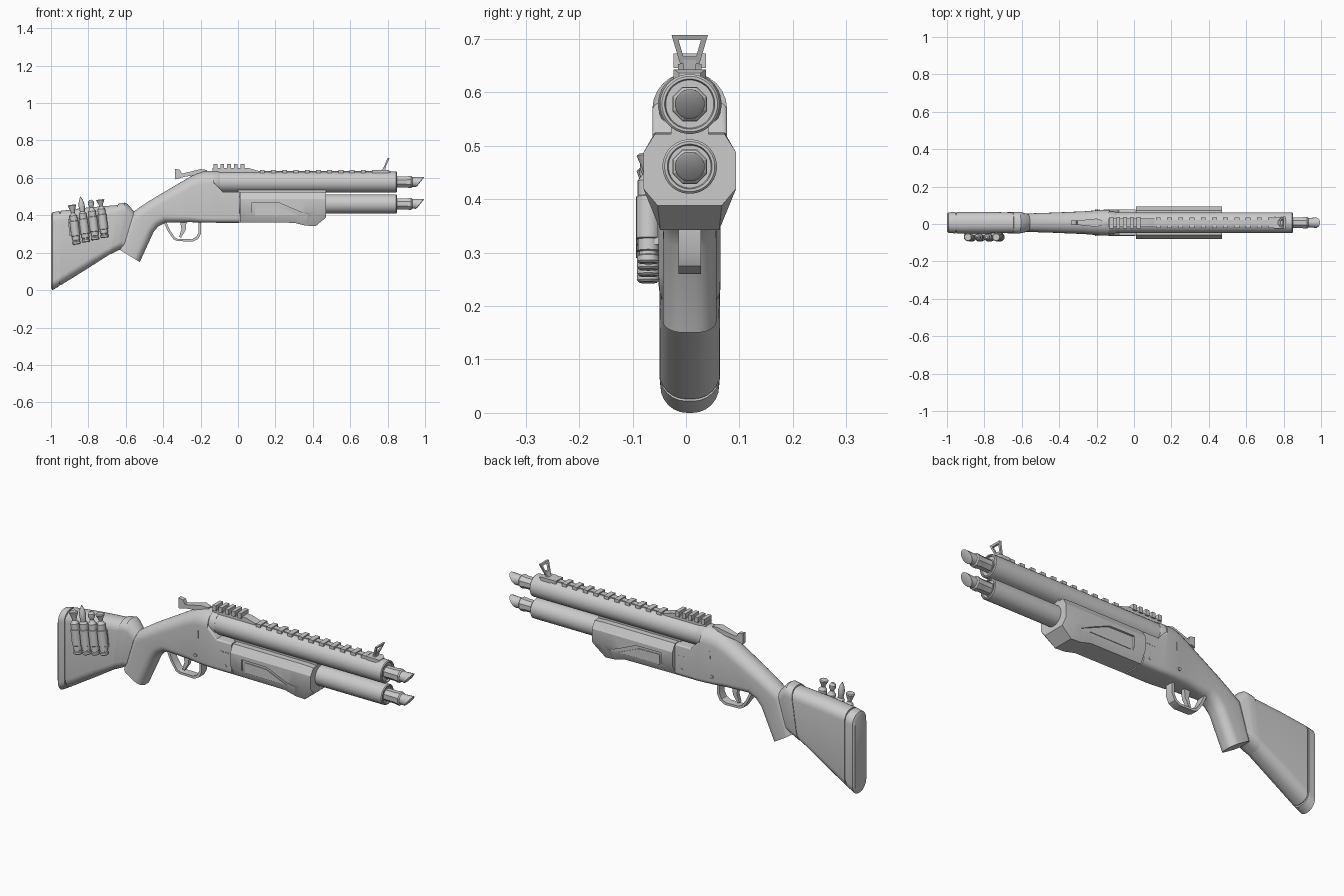
import bpy, bmesh
from math import cos, sin, pi, radians
from mathutils import Vector

CY = 0.007          # gun centre line (shells on one side shift the centring)


def skin(name, rings, y=CY, closed=False):
    """Bridge equal-length rings of points and cap both ends."""
    bm = bmesh.new()
    vs = [[bm.verts.new(p) for p in r] for r in rings]
    n = len(vs[0])
    pairs = list(zip(vs, vs[1:])) + ([(vs[-1], vs[0])] if closed else [])
    for a, b in pairs:
        for i in range(n):
            j = (i + 1) % n
            bm.faces.new((a[i], a[j], b[j], b[i]))
    if not closed:
        bm.faces.new(vs[0])
        bm.faces.new(vs[-1])
    bmesh.ops.remove_doubles(bm, verts=bm.verts, dist=1e-5)
    bmesh.ops.recalc_face_normals(bm, faces=bm.faces)
    me = bpy.data.meshes.new(name)
    bm.to_mesh(me)
    bm.free()
    ob = bpy.data.objects.new(name, me)
    ob.location.y = y
    bpy.context.collection.objects.link(ob)
    return ob


def section(tx, tz, bx, bz, w, rt=0.0, rb=0.0, seg=6):
    """Rounded rectangle spanning a top and a bottom point, half width w."""
    top, bot = Vector((tx, 0, tz)), Vector((bx, 0, bz))
    L = (bot - top).length
    d = (bot - top) / L
    pts = []
    rt, rb = min(rt, w, L / 2), min(rb, w, L / 2)
    for k, (u, v, r) in enumerate([(rt, w - rt, rt), (rt, rt - w, rt),
                                   (L - rb, rb - w, rb), (L - rb, w - rb, rb)]):
        for i in range(seg + 1):
            a = k * pi / 2 + i / seg * pi / 2
            pts.append(top + d * (u - r * sin(a)) + Vector((0, v + r * cos(a), 0)))
    return pts


def loft(name, stations, **kw):
    return skin(name, [section(*s) for s in stations], **kw)


def prism(name, prof, y0, y1):
    return skin(name, [[(x, y, z) for x, z in prof] for y in (y0, y1)])


def box(name, x0, x1, w, z0, z1):
    return prism(name, [(x0, z0), (x1, z0), (x1, z1), (x0, z1)], -w, w)


def lathe(name, prof, zc, n=32, shear=0.0):
    """Revolve (x, r) about x; shear slants the last two rings."""
    rings = []
    for k, (x, r) in enumerate(prof):
        s = shear if k >= len(prof) - 2 else 0
        ring = []
        for i in range(n):
            a = 2 * pi * (i + 0.5) / n
            ring.append((x + s * r * sin(a), r * cos(a), zc + r * sin(a)))
        rings.append(ring)
    return skin(name, rings)


# Butt pad, stock and collar
loft("butt_pad", [(-1, .400, -1, .012, .046, .046, .046), (-.992, .416, -.992, .0, .055, .05, .05),
                  (-.955, .423, -.955, .022, .057, .05, .05)])
loft("pad_spacer", [(-.957, .418, -.957, .03, .052, .046, .046), (-.945, .418, -.945, .03, .052, .046, .046)])
loft("stock", [(-.948, .424, -.948, .026, .057, .05, .05), (-.8, .442, -.8, .118, .057, .05, .05),
               (-.64, .455, -.68, .195, .055, .048, .045)])
loft("stock_collar", [(-.642, .461, -.682, .192, .058, .05, .045), (-.605, .468, -.645, .21, .058, .05, .045),
                      (-.59, .460, -.635, .215, .055, .05, .045), (-.555, .42, -.615, .22, .047, .046, .04)])

# Pistol grip, wrist and receiver in one flowing body
loft("receiver", [(-.632, .215, -.525, .15, .05, .03, .04), (-.585, .40, -.452, .31, .05, .045, .04),
                  (-.52, .447, -.425, .342, .052, .048, .04), (-.45, .492, -.385, .362, .054, .05, .04),
                  (-.27, .598, -.25, .363, .061, .06, .03), (-.22, .626, -.2, .362, .065, .065, .025),
                  (-.18, .637, -.15, .361, .069, .069, .025), (-.135, .637, -.11, .36, .07, .069, .025),
                  (-.133, .58, -.10, .36, .07, .015, .025), (-.08, .525, -.06, .36, .07, .008, .025),
                  (.008, .525, .008, .36, .07, .008, .025)])
for i in range(5):
    box("receiver_vent", -.06 + i * .014, -.053 + i * .014, .0715, .468, .473)
box("ejection_seam", -.19, -.183, .0695, .50, .54)
for s in (-1, 1):
    for x, z in ((-.03, .40), (-.2, .41)):
        ring = [[(x + .008 * cos(a * pi / 6), s * y, z + .008 * sin(a * pi / 6)) for a in range(12)]
                for y in (.06, .0715)]
        skin("receiver_pin", ring)

# Trigger guard and trigger
guard = [(-.40, .37), (-.375, .315), (-.345, .272), (-.325, .262), (-.24, .26), (-.212, .275),
         (-.197, .305), (-.197, .37)]
loft("trigger_guard", [(-.29 + (x + .29) * .86, .345 + (z - .345) * .86, x, z, .021) for x, z in guard])
loft("trigger", [(-.31, .37, -.275, .37, .011), (-.302, .325, -.28, .32, .011), (-.315, .285, -.305, .28, .009)])

# Barrels with chokes and slanted tips
for name, z, r, x0 in (("upper", .578, .056, -.16), ("lower", .461, .051, .0)):
    lathe(name + "_barrel", [(x0, r), (.846, r), (.85, r - .004), (.85, r - .009), (.842, r - .011), (.842, .02)], z)
    lathe(name + "_choke", [(.835, .033), (.845, .035), (.845, .031), (.90, .031), (.912, .034), (.926, .034),
                            (.932, .028)], z, 8)
    lathe(name + "_tip", [(.92, .027), (.945, .026), (.972, .028), (.975, .022)], z, 16, .8)
lathe("barrel_band", [(-.16, .0595), (-.105, .0595), (-.10, .057)], .578)
box("barrel_bridge", .0, .47, .035, .50, .54)

# Faceted fore-end, with a recessed panel on each side
def pump_ring(x, top, zt, zb, bot, w, wb):
    half = [(w - .022, top), (w, zt), (w, zb), (wb, bot)]
    return [(x, y, z) for y, z in half] + [(x, -y, z) for y, z in reversed(half)]

pump = skin("fore_end", [pump_ring(.012, .525, .487, .42, .362, .087, .055),
                         pump_ring(.30, .525, .487, .42, .36, .087, .055),
                         pump_ring(.36, .525, .487, .42, .345, .087, .055),
                         pump_ring(.415, .525, .487, .42, .342, .087, .055),
                         pump_ring(.47, .522, .487, .42, .388, .087, .06)])
for s in (-1, 1):
    cut = prism("panel_cutter", [(.075, .38), (.075, .468), (.22, .466), (.375, .40), (.36, .38)], s * .076, s * .13)
    cut.hide_render = True
    m = pump.modifiers.new("panel", "BOOLEAN")
    m.operation, m.object, m.solver = "DIFFERENCE", cut, "EXACT"
    bpy.context.view_layer.objects.active = pump
    bpy.ops.object.modifier_apply(modifier=m.name)
    bpy.data.objects.remove(cut)
    prism("panel_inlay", [(.09, .40), (.09, .452), (.21, .45), (.325, .40)], s * .07, s * .079)

# Sight rail with teeth, then the long barrel rib
prism("rail_base", [(-.135, .615), (-.135, .653), (.055, .653), (.11, .637), (.11, .615)], -.022, .022)
for i in range(5):
    box("rail_tooth", -.13 + i * .036, -.11 + i * .036, .03, .645, .673)
box("barrel_rib", .08, .79, .014, .62, .637)
for i in range(11):
    box("rib_tooth", .117 + i * .06, .143 + i * .06, .028, .615, .642)

# Rear sight: tapering leaf with an upright blade
loft("rear_sight_leaf", [(-.335, .622, -.335, .592, .008), (-.29, .625, -.29, .605, .013),
                         (-.20, .647, -.20, .62, .022), (-.165, .642, -.165, .62, .012)])
prism("rear_sight_blade", [(-.337, .595), (-.337, .648), (-.31, .643), (-.295, .612)], -.011, .011)

# Front sight: leaning open trapezoid on a foot
def sight_ring(y, z, dy, dz):
    lean = lambda q: .775 + (q - .635) * .42
    return [(lean(z) - .005, y, z), (lean(z) + .005, y, z),
            (lean(z - dz) + .005, y - dy, z - dz), (lean(z - dz) - .005, y - dy, z - dz)]

skin("front_sight_frame", [sight_ring(.034, .707, .013, .009), sight_ring(.018, .653, .006, -.014),
                           sight_ring(-.018, .653, -.006, -.014), sight_ring(-.034, .707, -.013, .009)], closed=True)
prism("front_sight_arm", [(.762, .632), (.785, .632), (.792, .66), (.782, .66)], -.012, .012)
loft("front_sight_foot", [(.735, .638, .735, .615, .02), (.75, .643, .75, .615, .03),
                          (.80, .643, .80, .615, .03), (.815, .636, .815, .615, .02)])

# Spare rounds held in loops on the side of the stock
tips = [[(.17, .010), (.18, .012), (.21, .022), (.214, .018)],
        [(.18, .015), (.20, .017), (.225, .011), (.245, .002)],
        [(.175, .009), (.19, .016), (.205, .016), (.216, .007)],
        [(.17, .009), (.18, .012), (.202, .022), (.206, .018)]]
body = [(0, .017), (.004, .021), (.014, .021), (.016, .017), (.022, .017), (.024, .0205), (.045, .0205),
        (.047, .0235), (.125, .0235), (.127, .0205), (.155, .0205), (.165, .013)]
for k, tip in enumerate(tips):
    ob = skin("spare_round", [[(r * cos(i * pi / 8), r * sin(i * pi / 8), h) for i in range(16)]
                              for h, r in body + tip], y=-.0705)
    ob.location.x, ob.location.z = -.862 + k * .05, .244 + k * .012
    ob.rotation_euler.y = radians(-7)
prism("round_carrier", [(-.90, .29), (-.70, .315), (-.71, .40), (-.91, .38)], -.068, -.05)

# Smooth curved parts, keep the edges crisp
bpy.ops.object.select_all(action="SELECT")
bpy.context.view_layer.objects.active = pump
bpy.ops.object.shade_smooth_by_angle(angle=radians(30))
